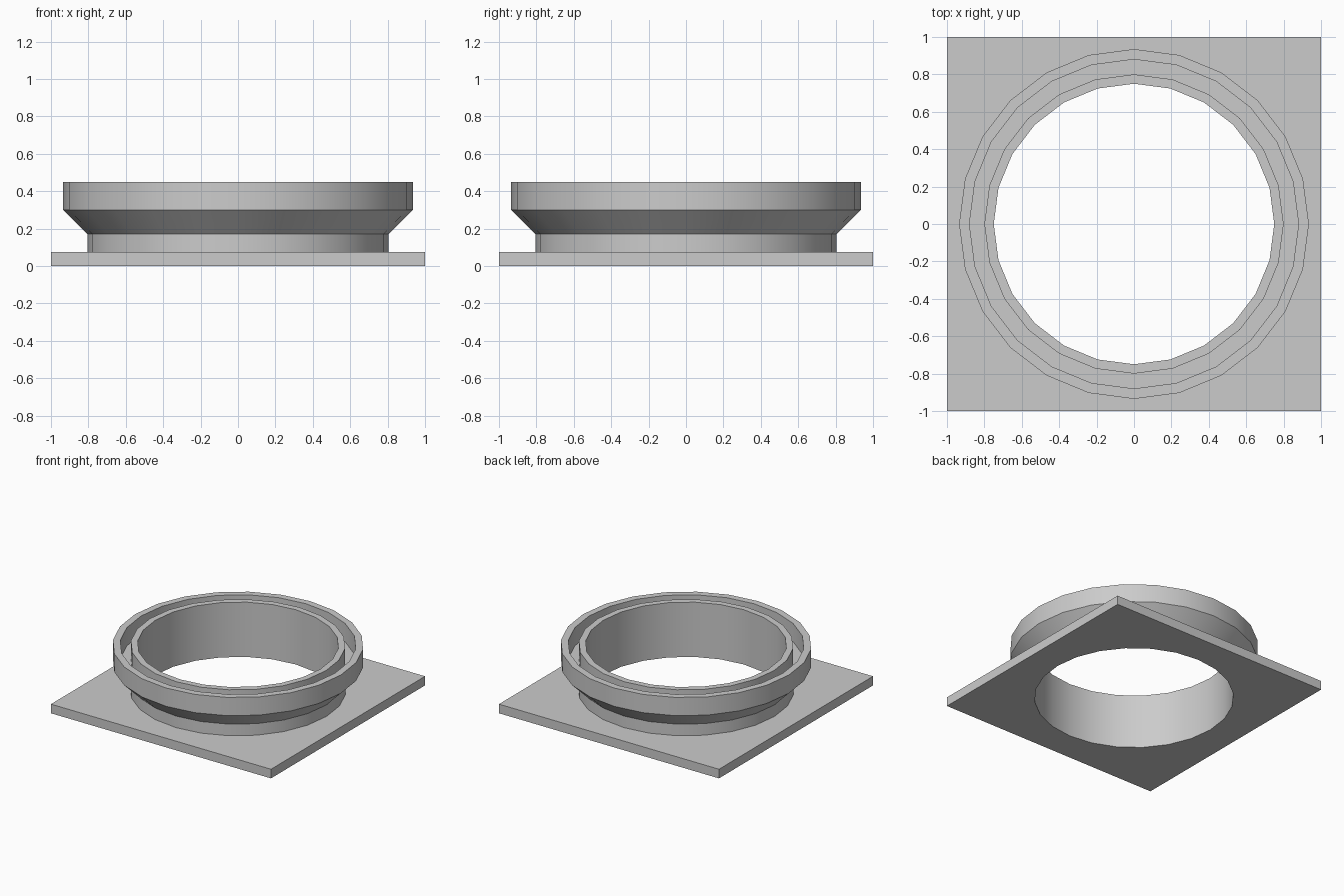
import bpy
import bmesh
from math import radians, cos, sin, tau

SIDES = 24
PLATE_TOP = 0.075
BORE = 0.75

cube = bpy.data.objects.get("Cube")
if cube:
    bpy.data.objects.remove(cube, do_unlink=True)

grey = bpy.data.materials.new("plain_grey")
grey.use_nodes = True
grey.diffuse_color = (0.6, 0.6, 0.6, 1)
grey.node_tree.nodes["Principled BSDF"].inputs["Base Color"].default_value = grey.diffuse_color


def ring_point(radius, angle, square):
    """Point on a circle, or pushed outward onto a square of the same half width."""
    x, y = cos(angle), sin(angle)
    scale = radius / max(abs(x), abs(y)) if square else radius
    return x * scale, y * scale


def lathe(name, profile):
    """Sweep a closed profile of (radius, height, square) around the z axis."""
    bm = bmesh.new()
    rings = []
    for radius, height, square in profile:
        points = [ring_point(radius, tau * i / SIDES, square) for i in range(SIDES)]
        rings.append([bm.verts.new((x, y, height)) for x, y in points])
    for k, ring in enumerate(rings):
        above = rings[(k + 1) % len(rings)]
        for i in range(SIDES):
            j = (i + 1) % SIDES
            bm.faces.new((ring[i], ring[j], above[j], above[i]))
    bmesh.ops.recalc_face_normals(bm, faces=bm.faces)
    mesh = bpy.data.meshes.new(name)
    bm.to_mesh(mesh)
    bm.free()
    mesh.materials.append(grey)
    obj = bpy.data.objects.new(name, mesh)
    bpy.context.collection.objects.link(obj)
    bpy.ops.object.select_all(action="DESELECT")
    obj.select_set(True)
    bpy.context.view_layer.objects.active = obj
    bpy.ops.object.shade_smooth_by_angle(angle=radians(30))
    return obj


# Square mounting plate with a round bore
lathe("base_plate", [
    (BORE, 0, False), (1, 0, True),
    (1, PLATE_TOP, True), (BORE, PLATE_TOP, False),
])

# Collar: neck, flared shoulder, outer rim, groove and inner rim
collar = [
    (BORE, PLATE_TOP), (0.805, PLATE_TOP), (0.805, 0.17),
    (0.935, 0.30), (0.935, 0.45), (0.88, 0.45),
    (0.88, 0.30), (0.80, 0.30), (0.80, 0.45), (BORE, 0.45),
]
lathe("grooved_collar", [(r, z, False) for r, z in collar])
